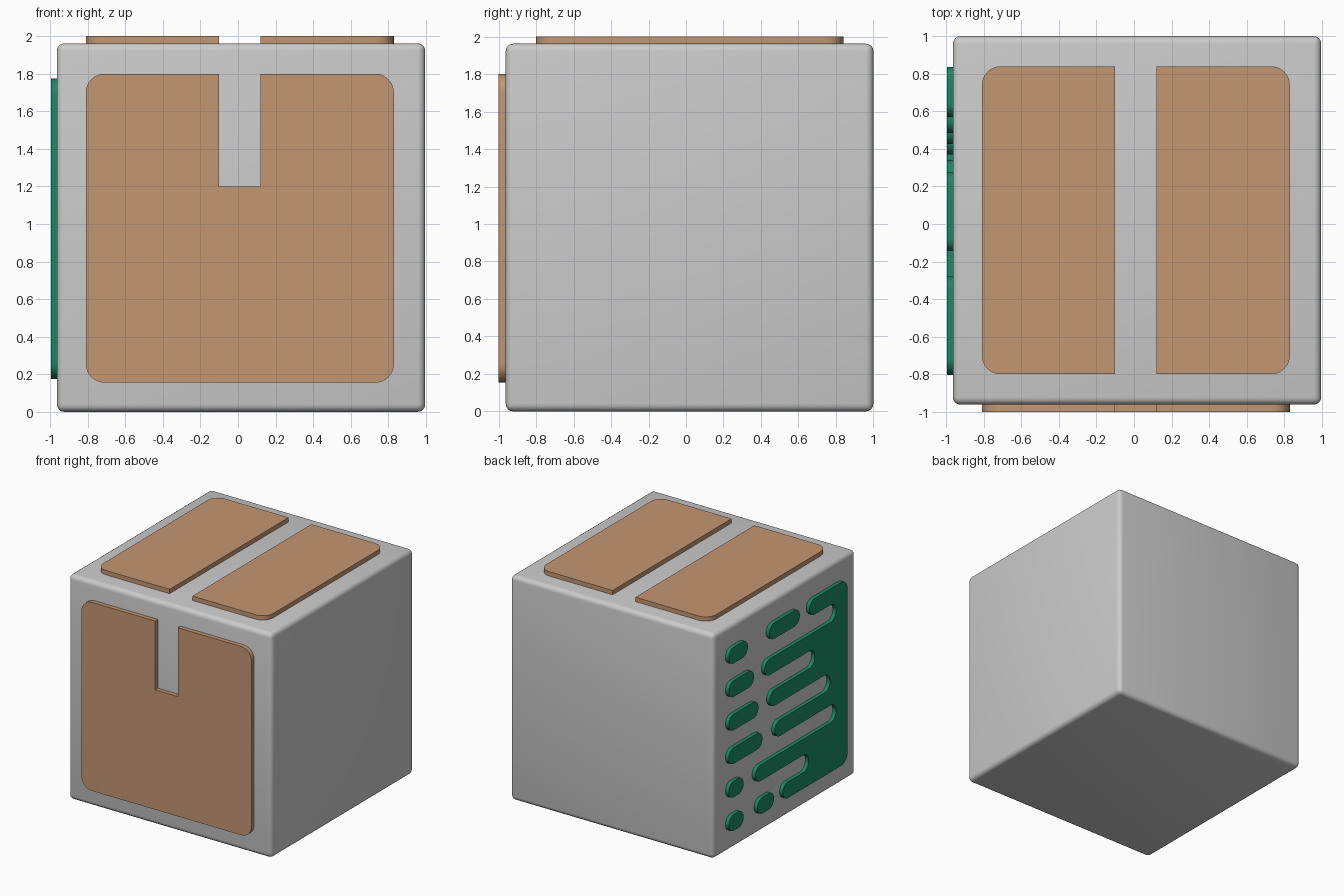
import bpy, bmesh, math
from mathutils import Vector

if "Cube" in bpy.data.objects:
    bpy.data.objects.remove(bpy.data.objects["Cube"])


def material(name, rgb):
    m = bpy.data.materials.new(name)
    m.diffuse_color = (*rgb, 1)
    m.use_nodes = True
    m.node_tree.nodes["Principled BSDF"].inputs["Base Color"].default_value = m.diffuse_color
    return m


def fillet(corners, n=8):
    """Round each right-angled corner (u, v, radius) of an outline."""
    out = []
    for i, (u, v, r) in enumerate(corners):
        p = Vector((u, v))
        if r == 0:
            out.append(p)
            continue
        a = (Vector(corners[i - 1][:2]) - p).normalized()
        b = (Vector(corners[(i + 1) % len(corners)][:2]) - p).normalized()
        c = p + (a + b) * r
        for k in range(n + 1):
            t = math.pi / 2 * k / n
            out.append(c - r * (b * math.cos(t) + a * math.sin(t)))
    return out


def plate(name, outlines, place, inner, outer, mat):
    """Extrude outlines from depth inner to outer; place maps (u, v, depth) to xyz."""
    bm = bmesh.new()
    for corners in outlines:
        pts = fillet(corners)
        face = bm.faces.new([bm.verts.new(place(p.x, p.y, inner)) for p in pts])
        move = Vector(place(0, 0, outer)) - Vector(place(0, 0, inner))
        ext = bmesh.ops.extrude_face_region(bm, geom=[face], use_keep_orig=True)
        bmesh.ops.translate(bm, vec=move,
                            verts=[g for g in ext["geom"] if isinstance(g, bmesh.types.BMVert)])
    bmesh.ops.remove_doubles(bm, verts=bm.verts, dist=0.0005)
    bmesh.ops.recalc_face_normals(bm, faces=bm.faces)
    me = bpy.data.meshes.new(name)
    bm.to_mesh(me)
    bm.free()
    me.materials.append(mat)
    ob = bpy.data.objects.new(name, me)
    bpy.context.collection.objects.link(ob)
    smooth(ob)
    return ob


def smooth(ob):
    bpy.ops.object.select_all(action='DESELECT')
    ob.select_set(True)
    bpy.context.view_layer.objects.active = ob
    bpy.ops.object.shade_smooth_by_angle(angle=math.radians(35))


tan = material("tan", (0.55, 0.31, 0.17))
green = material("green", (0.01, 0.25, 0.13))

# Grey cube with softened edges
S = 1.962
bpy.ops.mesh.primitive_cube_add(size=S, location=(0.016, 1 - S / 2, S / 2))
cube = bpy.context.object
cube.name = "cube_body"
bev = cube.modifiers.new("soft_edges", 'BEVEL')
bev.width, bev.segments = 0.04, 4
bpy.ops.object.modifier_apply(modifier=bev.name)
smooth(cube)

# Front panel with a notch at the top
L, R, NL, NR, C = -0.81, 0.83, -0.10, 0.12, 0.1
plate("front_panel",
      [[(L, 0.155, C), (R, 0.155, C), (R, 1.80, C), (NR, 1.80, 0),
        (NR, 1.20, 0), (NL, 1.20, 0), (NL, 1.80, 0), (L, 1.80, C)]],
      lambda u, v, d: (u, d, v), -0.955, -1.0, tan)

# Two top panels
for name, a, b in (("top_panel_left", L, NL), ("top_panel_right", R, NR)):
    plate(name, [[(a, -0.80, C), (b, -0.80, 0), (b, 0.84, 0), (a, 0.84, C)]],
          lambda u, v, d: (u, v, d), 1.955, 2.0, tan)

# Side pattern: six rows of bars joined to a solid edge, plus loose pills
T, PITCH, TOP, EDGE = 0.14, 0.292, 1.775, -0.805
bar_ends = [-0.28, 0.34, 0.27, 0.20, 0.467, 0.09]
slot_ends = [-0.645, -0.352, -0.562, -0.645, -0.268]
pills = [(0, 0.835, 0.57), (1, 0.835, 0.485), (2, 0.835, 0.425), (3, 0.835, 0.37),
         (4, 0.835, 0.63), (5, 0.835, 0.63), (0, 0.275, -0.145), (5, 0.44, 0.21)]
SLOT = (PITCH - T) / 2

comb = [(EDGE, TOP, 0.09)]
for i, end in enumerate(bar_ends):
    z = TOP - i * PITCH
    comb += [(end, z, T / 2), (end, z - T, T / 2)]
    if i < 5:
        comb += [(slot_ends[i], z - T, SLOT), (slot_ends[i], z - PITCH, SLOT)]
comb.append((EDGE, TOP - 5 * PITCH - T, 0.09))


def on_left(u, v, d):
    return (d, u, v)


plate("side_comb", [comb], on_left, -0.96, -0.997, green)
plate("side_pills",
      [[(a, TOP - i * PITCH, T / 2), (b, TOP - i * PITCH, T / 2),
        (b, TOP - i * PITCH - T, T / 2), (a, TOP - i * PITCH - T, T / 2)]
       for i, a, b in pills],
      on_left, -0.96, -0.997, green)
